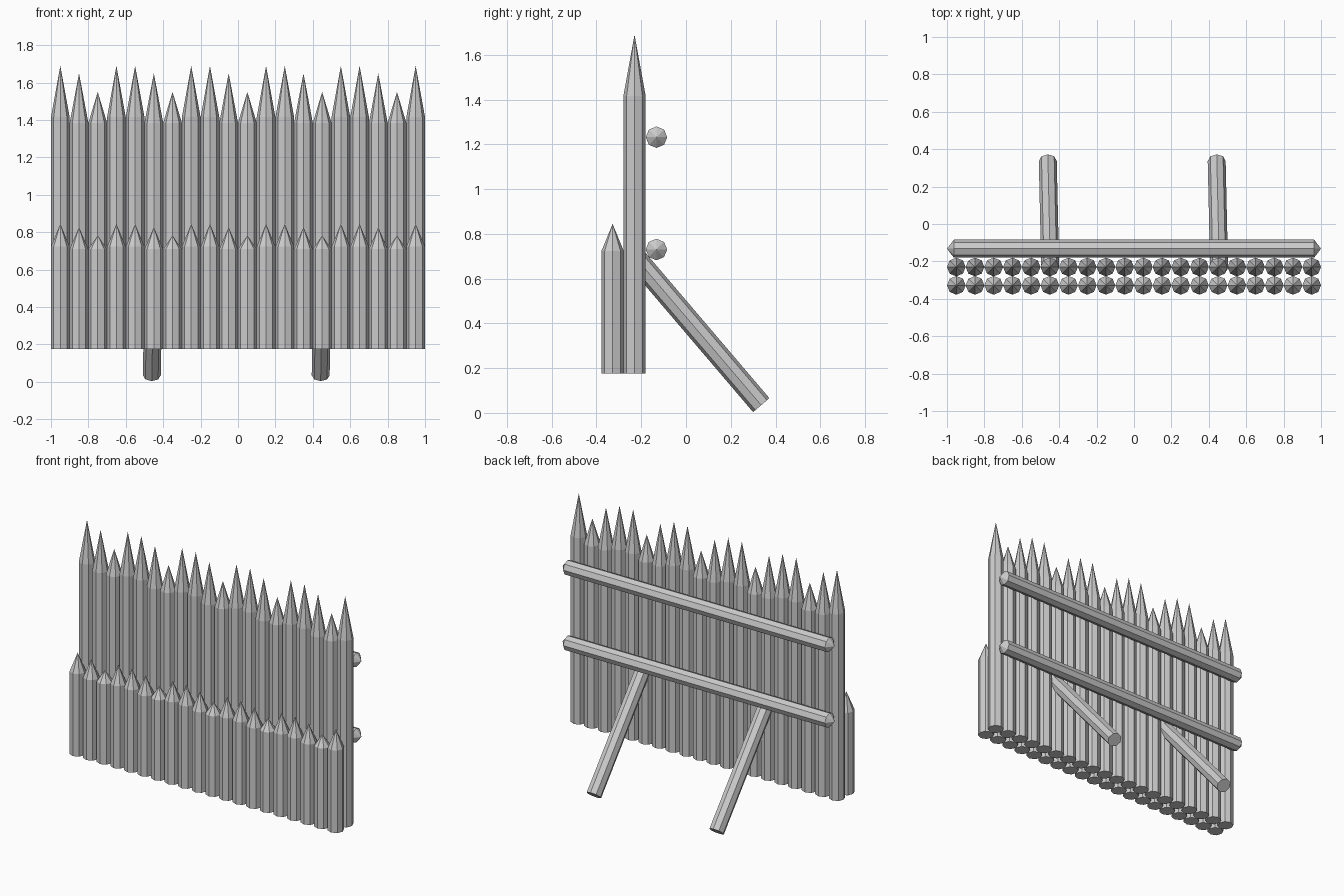
import bpy, bmesh
from mathutils import Vector

if "Cube" in bpy.data.objects:
    bpy.data.objects.remove(bpy.data.objects["Cube"])

SIDES = 8


def log(name, start, end, radius, tip_start=0.0, tip_end=0.0):
    """Eight-sided log between two points, with optional pointed ends of given length."""
    start, end = Vector(start), Vector(end)
    length = (end - start).length
    bm = bmesh.new()
    low, high = tip_start, length - tip_end
    body = bmesh.ops.create_cone(bm, cap_ends=True, segments=SIDES,
                                 radius1=radius, radius2=radius, depth=high - low)
    bmesh.ops.translate(bm, verts=body["verts"], vec=(0, 0, (low + high) / 2))
    # Sharpen an end by poking its cap out to a point
    bm.faces.ensure_lookup_table()
    for sign, tip, z in ((-1, tip_start, 0), (1, tip_end, length)):
        if tip > 0:
            cap = [f for f in bm.faces if len(f.verts) == SIDES
                   and f.calc_center_median().z * sign > (low + high) / 2 * sign]
            point = bmesh.ops.poke(bm, faces=cap)["verts"][0]
            point.co = (0, 0, z)
    me = bpy.data.meshes.new(name)
    bm.to_mesh(me)
    bm.free()
    ob = bpy.data.objects.new(name, me)
    ob.location = start
    ob.rotation_mode = 'QUATERNION'
    ob.rotation_quaternion = Vector((0, 0, 1)).rotation_difference(end - start)
    bpy.context.collection.objects.link(ob)
    return ob


# Two rows of sharpened stakes; the front row is a squashed copy of the back row
BASE = 0.175
PATTERN = [(1.69, 1.415), (1.65, 1.385), (1.55, 1.385), (1.69, 1.415)]  # tip, shoulder
for row, y, squash in (("back_stake", -0.23, 1.0), ("front_stake", -0.328, 0.442)):
    for i in range(20):
        x = -0.95 + 0.1 * i
        tip, shoulder = PATTERN[i % 4]
        top = BASE + (tip - BASE) * squash
        log(row, (x, y, BASE), (x, y, top), 0.05, tip_end=(tip - shoulder) * squash)

# Horizontal rails with blunt points
for name, z in (("lower_rail", 0.73), ("upper_rail", 1.232)):
    log(name, (-1, -0.132, z), (1, -0.132, z), 0.048, 0.037, 0.037)

# Slanted rear props
for x in (-0.455, 0.448):
    log("prop", (x - 0.006, 0.336, 0.035), (x + 0.007, -0.235, 0.705), 0.048)
